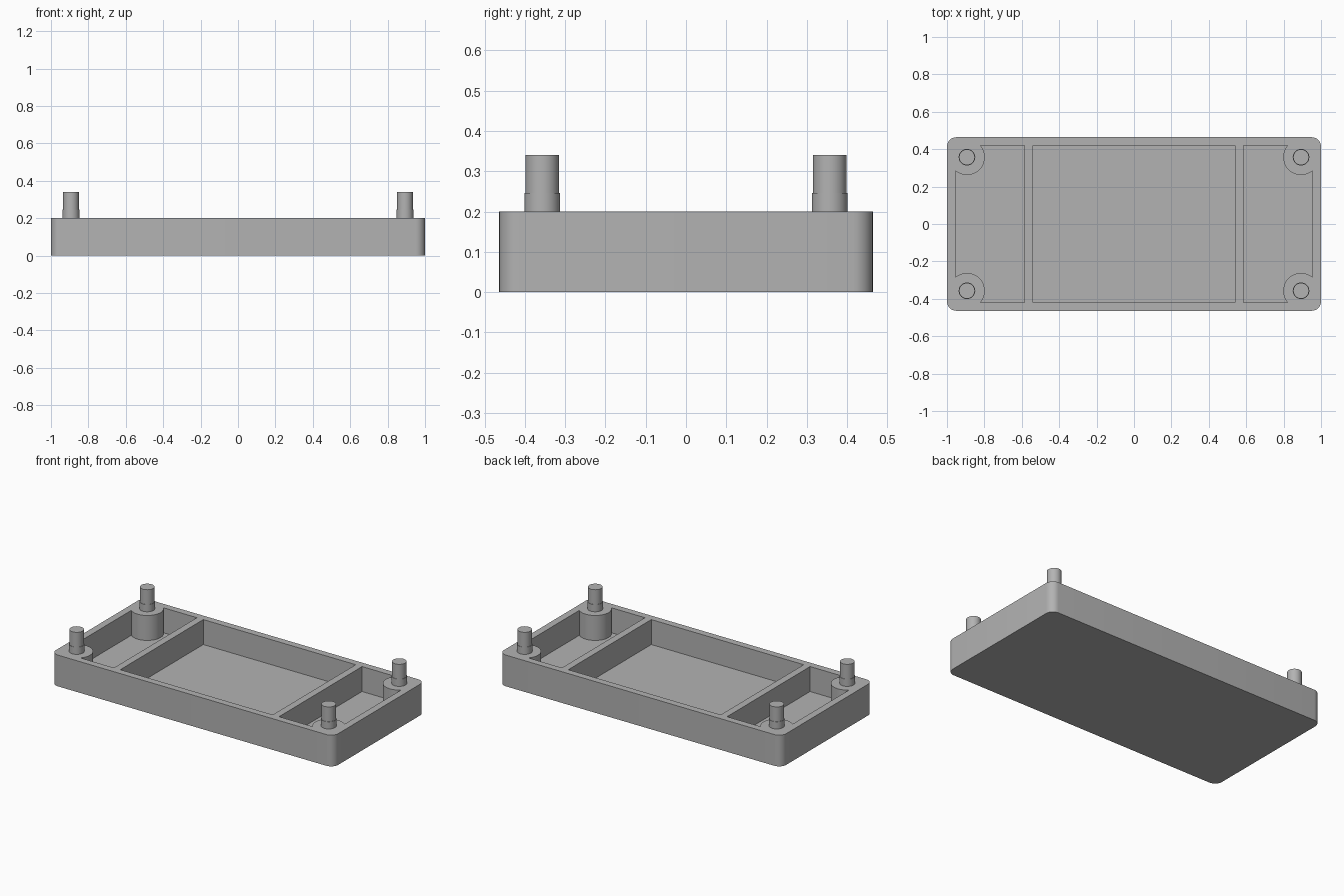
import bpy, bmesh
from math import sin, cos, pi, atan2, sqrt

if "Cube" in bpy.data.objects:
    bpy.data.objects.remove(bpy.data.objects["Cube"])

grey = bpy.data.materials.new("light grey plastic")
grey.diffuse_color = (0.45, 0.45, 0.45, 1)
grey.use_nodes = True
grey.node_tree.nodes["Principled BSDF"].inputs["Base Color"].default_value = grey.diffuse_color

HX, HY, TOP, FLOOR = 1.0, 0.464, 0.2, 0.04   # tray half sizes, rim and floor heights
PX, PY, BOSS = 0.893, 0.357, 0.095           # pin centres and boss radius
WX, WY = 0.955, 0.42                         # inner wall faces


def arc(cx, cy, r, a0, a1, n):
    return [(cx + r * cos(a0 + (a1 - a0) * i / n),
             cy + r * sin(a0 + (a1 - a0) * i / n)) for i in range(n + 1)]


def loft(name, rings):
    """Closed solid from (outline, z) rings with equal point counts."""
    bm = bmesh.new()
    loops = [[bm.verts.new((x, y, z)) for x, y in pts] for pts, z in rings]
    for a, b in zip(loops, loops[1:]):
        for i in range(len(a)):
            j = (i + 1) % len(a)
            bm.faces.new((a[i], a[j], b[j], b[i]))
    bm.faces.new(loops[0][::-1])
    bm.faces.new(loops[-1])
    bmesh.ops.recalc_face_normals(bm, faces=bm.faces)
    mesh = bpy.data.meshes.new(name)
    bm.to_mesh(mesh)
    bm.free()
    mesh.materials.append(grey)
    ob = bpy.data.objects.new(name, mesh)
    bpy.context.collection.objects.link(ob)
    return ob


def smooth(ob):
    bpy.ops.object.select_all(action='DESELECT')
    ob.select_set(True)
    bpy.context.view_layer.objects.active = ob
    bpy.ops.object.shade_smooth_by_angle(angle=0.6)


# Tray body with rounded vertical corners
R = 0.05
outline = []
for k, (sx, sy) in enumerate([(1, 1), (-1, 1), (-1, -1), (1, -1)]):
    outline += arc(sx * (HX - R), sy * (HY - R), R, k * pi / 2, (k + 1) * pi / 2, 8)
tray = loft("tray", [(outline, 0), (outline, TOP)])

# Pocket cutters: a plain centre one, and end ones notched around the pin bosses
centre = [(-0.54, -WY), (0.54, -WY), (0.54, WY), (-0.54, WY)]
dx, dy = WX - PX, WY - PY
a0 = -atan2(sqrt(BOSS**2 - dx**2), dx)
a1 = -pi - atan2(dy, sqrt(BOSS**2 - dy**2))
notch = arc(PX, PY, BOSS, a0, a1, 24)
end = ([(0.585, -WY)] + [(x, -y) for x, y in notch[::-1]] + notch + [(0.585, WY)])
pockets = [centre, end, [(-x, y) for x, y in end]]
for pts in pockets:
    cutter = loft("pocket_cutter", [(pts, FLOOR), (pts, TOP + 0.1)])
    cutter.hide_render = True
    mod = tray.modifiers.new("pocket", 'BOOLEAN')
    mod.operation, mod.solver, mod.object = 'DIFFERENCE', 'EXACT', cutter
    bpy.context.view_layer.objects.active = tray
    bpy.ops.object.modifier_apply(modifier=mod.name)
    bpy.data.objects.remove(cutter)
smooth(tray)

# Stepped locating pins, one on each corner boss
for sx in (-1, 1):
    for sy in (-1, 1):
        rings = [(arc(sx * PX, sy * PY, r, 0, 2 * pi * 31 / 32, 31), z)
                 for r, z in ((0.0445, TOP), (0.0445, 0.246), (0.042, 0.246), (0.042, 0.34))]
        smooth(loft("locating_pin", rings))
